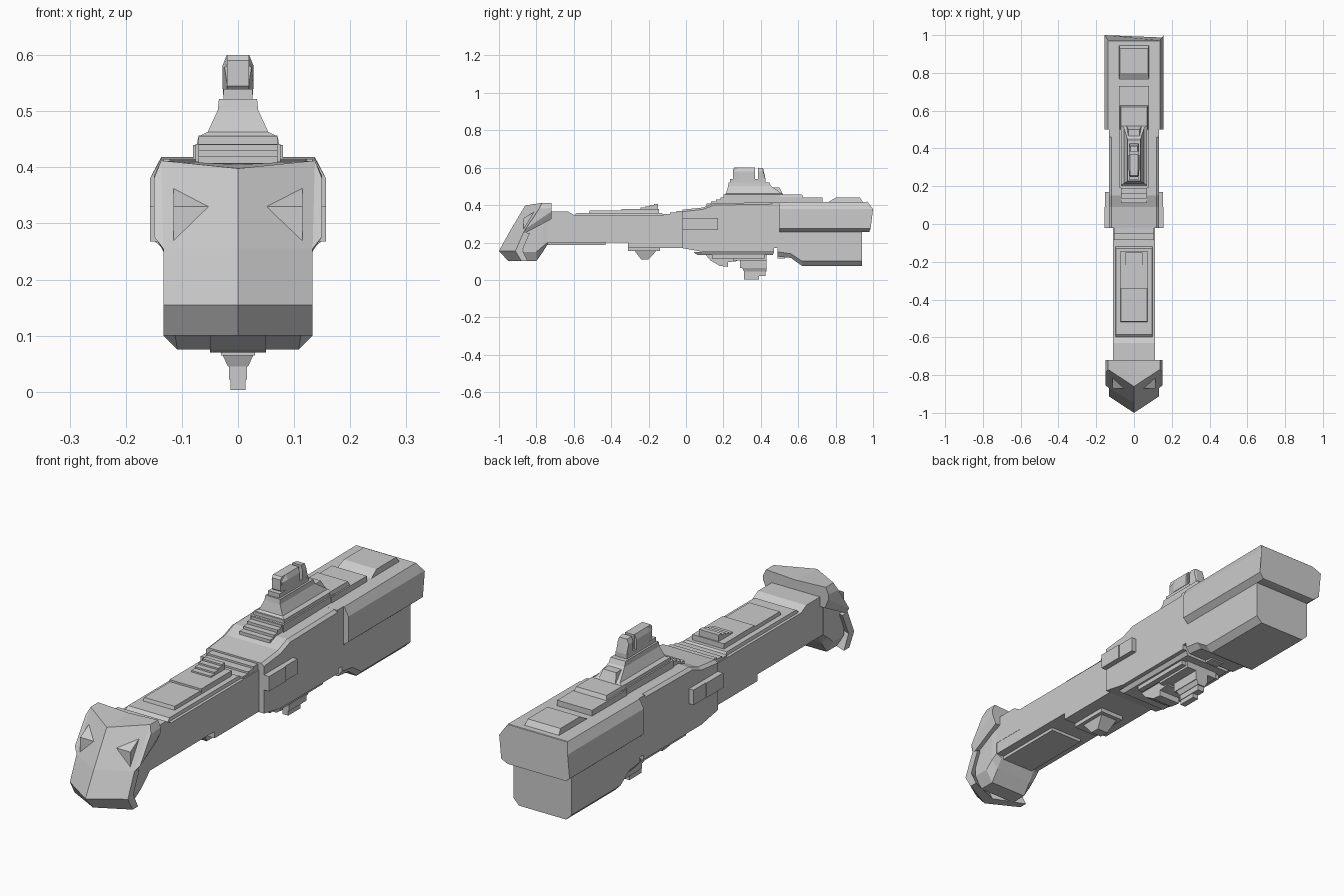
import bpy, bmesh


def loft(name, rings):
    """Closed solid skinned through rings of equal point count."""
    bm = bmesh.new()
    vs = [[bm.verts.new(p) for p in r] for r in rings]
    n = len(vs[0])
    for a, b in zip(vs, vs[1:]):
        for i in range(n):
            j = (i + 1) % n
            bm.faces.new((a[i], a[j], b[j], b[i]))
    bm.faces.new(vs[0][::-1])
    bm.faces.new(vs[-1])
    bmesh.ops.recalc_face_normals(bm, faces=bm.faces)
    me = bpy.data.meshes.new(name)
    bm.to_mesh(me)
    bm.free()
    ob = bpy.data.objects.new(name, me)
    bpy.context.collection.objects.link(ob)
    return ob


def mirrored(name, half_rings):
    """Loft across x: half_rings run from the centre outwards."""
    left = [[(-x, y, z) for x, y, z in r] for r in half_rings[:0:-1]]
    return loft(name, left + half_rings)


def sweep(name, sections):
    """Loft along y: each section is (y, half outline of (x, z))."""
    return loft(name, [[(x, y, z) for x, z in o] + [(-x, y, z) for x, z in o[::-1]]
                       for y, o in sections])


def prism(name, w, prof):
    """Side profile of (y, z) extruded to half width w."""
    return loft(name, [[(s * w, y, z) for y, z in prof] for s in (-1, 1)])


def box(name, w, y0, y1, z0, z1, x=0):
    return loft(name, [[(x - w, y, z0), (x + w, y, z0), (x + w, y, z1), (x - w, y, z1)]
                       for y in (y0, y1)])


def frustum(name, bottom, top):
    """Tapered block, each end given as (half width, y0, y1, z)."""
    return loft(name, [[(-w, a, z), (w, a, z), (w, b, z), (-w, b, z)]
                       for w, a, b, z in (bottom, top)])


# Bow: V-shaped armour shells over a chamfered core
mirrored("bow_upper_shell", [
    [(0, -.945, .255), (0, -.86, .398), (0, -.72, .405), (0, -.72, .33), (0, -.88, .25)],
    [(.133, -.868, .255), (.137, -.77, .412), (.137, -.72, .412), (.133, -.72, .325), (.133, -.86, .25)],
    [(.15, -.855, .277), (.15, -.785, .38), (.15, -.72, .385), (.15, -.72, .365), (.15, -.848, .28)]])
mirrored("bow_lower_shell", [
    [(0, -.945, .255), (0, -1, .155), (0, -.95, .10), (0, -.90, .10), (0, -.93, .16), (0, -.87, .25)],
    [(.133, -.868, .255), (.133, -.912, .155), (.133, -.88, .10), (.133, -.845, .10),
     (.133, -.875, .16), (.133, -.835, .25)]])
sweep("bow_core", [
    (-.87, [(.115, .33), (.115, .15), (.085, .10)]),
    (-.80, [(.115, .37), (.115, .15), (.085, .10)]),
    (-.765, [(.115, .37), (.115, .18), (.085, .15)]),
    (-.74, [(.112, .37), (.112, .20), (.085, .19)])])

# Neck with roof plates and louvers
box("neck", .11, -.80, .02, .20, .345)
prism("neck_collar", .111, [(-.78, .25), (-.78, .365), (-.63, .365), (-.595, .345), (-.595, .25)])
box("neck_rear_belly", .11, -.31, .02, .172, .21)
prism("neck_front_keel", .075, [(-.76, .21), (-.74, .187), (-.43, .187), (-.43, .21)])
frustum("neck_long_plate", (.098, -.60, -.12, .345), (.095, -.585, -.13, .358))
frustum("neck_mid_plate", (.073, -.52, -.145, .355), (.07, -.515, -.145, .372))
box("neck_top_plate", .073, -.345, -.145, .365, .38)
for i in range(4):
    box(f"neck_louver_{i + 1}", .045, -.242 + i * .024, -.15, .375, .386 + i * .007)
for i in range(3):
    box(f"neck_rear_step_{i + 1}", .105, -.12 + i * .035, .02, .34, .352 + i * .008)
frustum("neck_belly_pod", (.045, -.29, -.14, .175), (.025, -.24, -.20, .11))
box("neck_belly_pod_base", .055, -.31, -.14, .155, .175)

# Main hull
sweep("main_hull", [(y, [(.12, t), (.133, t - .01), (.133, b)]) for y, t, b in (
    (-.02, .375, .17), (.09, .387, .15), (.15, .41, .15), (.27, .412, .15), (.47, .415, .15))])
box("hull_rear", .133, .46, .60, .17, .415)
for s in (-1, 1):
    box("side_box_front", .014, -.02, .09, .268, .33, x=s * .143)
    box("side_box_rear", .011, .085, .17, .268, .33, x=s * .143)

# Belly plate and ventral turret
frustum("belly_plate", (.115, .04, .47, .15), (.105, .06, .465, .133))
prism("belly_front_pod", .05, [(.10, .14), (.13, .105), (.18, .075), (.225, .07), (.225, .095),
                              (.27, .10), (.30, .14)])
box("belly_turret_base", .075, .25, .43, .105, .14)
box("belly_turret_ring", .03, .29, .43, .065, .11)
frustum("belly_turret_cone", (.028, .30, .43, .067), (.018, .31, .43, .045))
box("belly_turret_stem", .016, .31, .425, .022, .047)
box("belly_turret_tip", .013, .31, .39, .003, .03)
for s in (-1, 1):
    box("belly_rail", .012, .14, .42, .115, .14, x=s * .085)

# Stern: wide upper shell over a lower engine block
sweep("stern_upper_shell", [
    (.50, [(.137, .415), (.157, .38), (.157, .275), (.133, .255)]),
    (.97, [(.137, .418), (.157, .38), (.157, .275), (.133, .255)])])
loft("stern_rear_bevel", [
    [(-.137, .97, .418), (.137, .97, .418), (.157, .97, .38), (.157, .97, .275),
     (.133, .97, .255), (-.133, .97, .255), (-.157, .97, .275), (-.157, .97, .38)],
    [(-.137, .972, .416), (.137, .972, .416), (.157, 1, .378), (.157, .987, .275),
     (.133, .98, .257), (-.133, .98, .257), (-.157, .987, .275), (-.157, 1, .378)]])
sweep("engine_block", [
    (.49, [(.133, .30), (.133, .15), (.115, .125)]),
    (.56, [(.133, .30), (.133, .14), (.115, .118)]),
    (.62, [(.133, .30), (.133, .10), (.108, .075)]),
    (.94, [(.133, .30), (.133, .10), (.108, .075)])])
box("engine_front_lug", .03, .49, .53, .115, .16)

# Stern roof plates
frustum("stern_roof_wedge", (.08, .75, .95, .41), (.075, .80, .93, .44))
box("roof_rear_plate", .08, .50, .73, .41, .44)
frustum("roof_rear_block", (.075, .50, .63, .435), (.07, .50, .62, .457))

# Tower: stepped base, pyramid, column, bridge and fin
for i in range(4):
    box(f"tower_front_step_{i + 1}", .07, .11 + i * .025, .24, .385, .408 + i * .011)
box("tower_base", .076, .19, .53, .41, .442)
box("tower_base_top", .07, .20, .525, .44, .456)
sides = ((.07, .205, .52, .455), (.054, .215, .51, .463), (.036, .225, .455, .502),
         (.034, .228, .445, .522))
for i, (a, b) in enumerate(zip(sides, sides[1:])):
    frustum(f"tower_tier_{i + 1}", a, b)
frustum("tower_rear_ramp", (.04, .42, .52, .455), (.03, .42, .50, .495))
box("tower_neck", .026, .235, .425, .52, .54)
prism("bridge", .02, [(.26, .535), (.25, .545), (.25, .59), (.258, .60), (.37, .60), (.37, .535)])
sweep("bridge_shell", [
    (.255, [(.018, .582), (.024, .578), (.018, .54)]),
    (.285, [(.02, .60), (.028, .58), (.028, .54)]),
    (.365, [(.02, .60), (.028, .58), (.028, .54)])])
sweep("tower_fin", [
    (.385, [(.02, .60), (.027, .58), (.027, .53)]),
    (.412, [(.018, .597), (.025, .578), (.025, .53)]),
    (.425, [(.016, .54), (.024, .535), (.024, .52)])])
